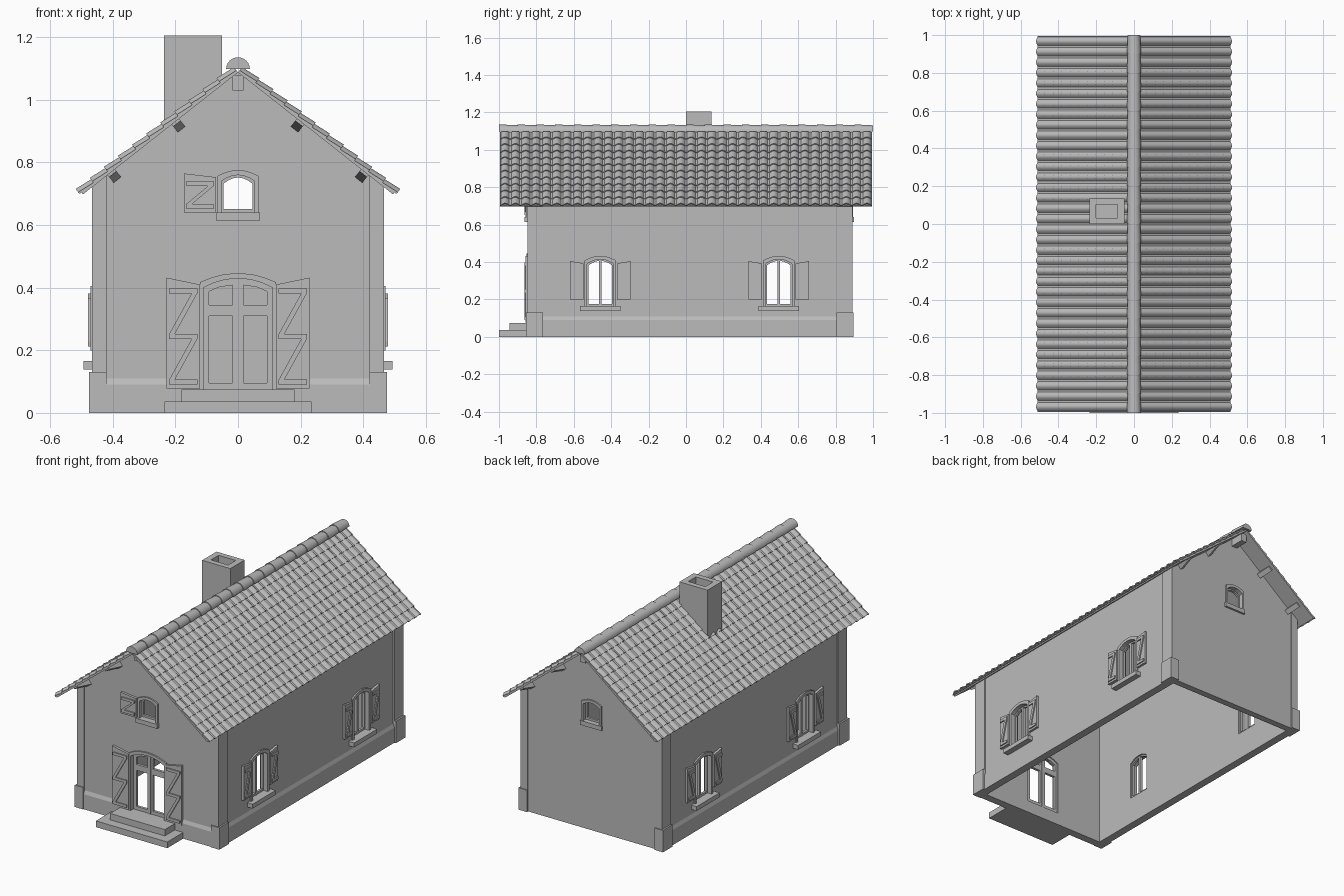
import bpy, bmesh, math
from mathutils import Matrix, Vector

if "Cube" in bpy.data.objects:
    bpy.data.objects.remove(bpy.data.objects["Cube"])

grey = bpy.data.materials.new("plain grey")
grey.use_nodes = True
grey.diffuse_color = (0.5, 0.5, 0.5, 1)
grey.node_tree.nodes["Principled BSDF"].inputs["Base Color"].default_value = (0.5, 0.5, 0.5, 1)

X, Y, Z = Vector((1, 0, 0)), Vector((0, 1, 0)), Vector((0, 0, 1))


def basis(u, d, z, origin=(0, 0, 0)):
    """Local axes: u along the part, d its extrusion depth, z its height."""
    m = Matrix((u, d, z)).transposed().to_4x4()
    m.translation = origin
    return m


def finish(name, bm):
    bmesh.ops.recalc_face_normals(bm, faces=bm.faces)
    mesh = bpy.data.meshes.new(name)
    bm.to_mesh(mesh)
    bm.free()
    mesh.materials.append(grey)
    ob = bpy.data.objects.new(name, mesh)
    bpy.context.collection.objects.link(ob)
    return ob


def add_prism(bm, m, pts, d0, d1):
    a = [bm.verts.new(m @ Vector((u, d0, z))) for u, z in pts]
    b = [bm.verts.new(m @ Vector((u, d1, z))) for u, z in pts]
    bm.faces.new(a)
    bm.faces.new(b)
    for i in range(len(pts)):
        j = (i + 1) % len(pts)
        bm.faces.new((a[i], a[j], b[j], b[i]))


def prism(name, m, pts, d0, d1):
    bm = bmesh.new()
    add_prism(bm, m, pts, d0, d1)
    return finish(name, bm)


def ring(name, m, outer, inner, d0, d1):
    bm = bmesh.new()
    loops = [[bm.verts.new(m @ Vector((u, d, z))) for u, z in pts]
             for pts, d in ((outer, d0), (outer, d1), (inner, d1), (inner, d0))]
    for k in range(4):
        p, q = loops[k], loops[(k + 1) % 4]
        for i in range(len(outer)):
            j = (i + 1) % len(outer)
            bm.faces.new((p[i], p[j], q[j], q[i]))
    return finish(name, bm)


def rect(u0, u1, z0, z1):
    return [(u0, z0), (u1, z0), (u1, z1), (u0, z1)]


def arch(c, w, z0, z1, rise, n=8):
    """Outline with a shallow curved head."""
    top = [(c + w * math.cos(math.pi * i / n), z1 - rise * math.cos(math.pi * i / n) ** 2)
           for i in range(n + 1)]
    return [(c - w, z0), (c + w, z0)] + top


def cut(ob, cutter):
    mod = ob.modifiers.new("cut", "BOOLEAN")
    mod.object, mod.operation, mod.solver = cutter, "DIFFERENCE", "EXACT"
    cutter.hide_render = True
    dg = bpy.context.evaluated_depsgraph_get()
    mesh = bpy.data.meshes.new_from_object(ob.evaluated_get(dg))
    ob.modifiers.clear()
    ob.data = mesh
    bpy.data.objects.remove(cutter)


def smooth(ob):
    bpy.ops.object.select_all(action="DESELECT")
    ob.select_set(True)
    bpy.context.view_layer.objects.active = ob
    bpy.ops.object.shade_smooth_by_angle(angle=math.radians(40))


WX, FRONT, BACK = 0.458, -0.843, 0.885
RIDGE, SLOPE = 1.088, math.atan(0.787)
LENGTH = 0.63
under = lambda x: RIDGE - abs(x) * math.tan(SLOPE)

front = basis(X, -Y, Z, (0, FRONT, 0))
back = basis(X, Y, Z, (0, BACK, 0))
sides = {"left": basis(Y, X, Z, (WX, 0, 0)), "right": basis(Y, -X, Z, (-WX, 0, 0))}
along = basis(X, Y, Z)

# Hollow gabled walls with openings
walls = prism("walls", along, [(-WX, 0), (WX, 0), (WX, under(WX)), (0, RIDGE), (-WX, under(WX))],
              FRONT, BACK)
cut(walls, prism("room", along, rect(-0.418, 0.418, -0.2, 2), FRONT + 0.04, BACK - 0.04))
DOOR = (0, 0.11, 0.075, 0.43, 0.03)
ATTIC = (0, 0.053, 0.64, 0.76, 0.02)
WINDOWS = [(c, 0.07, 0.165, 0.415, 0.025) for c in (-0.458, 0.496)]
bm = bmesh.new()
holes = [(front, DOOR), (front, ATTIC), (back, ATTIC)]
holes += [(m, w) for m in sides.values() for w in WINDOWS]
for m, opening in holes:
    add_prism(bm, m, arch(*opening), -0.1, 0.1)
cut(walls, finish("openings", bm))

# Corner pilasters, their feet, and the plinth bands
for sx, side in ((1, "left"), (-1, "right")):
    for end, y0, y1, f0, f1 in (("front", -0.848, -0.765, -0.855, -0.765),
                                ("back", 0.805, 0.89, 0.805, 0.896)):
        prism(f"{end}_{side}_pilaster", along,
              [(sx * 0.42, 0), (sx * 0.466, 0), (sx * 0.466, under(0.466)), (sx * 0.42, under(0.42))],
              y0, y1)
        prism(f"{end}_{side}_pilaster_foot", along,
              rect(min(sx * 0.42, sx * 0.476), max(sx * 0.42, sx * 0.476), 0, 0.13), f0, f1)
    band = [(-0.01, 0), (0.008, 0), (0.008, 0.09), (0, 0.11), (-0.01, 0.11)]
    prism(f"{side}_plinth", basis(sx * X, Y, Z, (sx * WX, 0, 0)), band, -0.765, 0.805)
    prism(f"front_{side}_plinth", basis(-Y, sx * X, Z, (0, FRONT, 0)), band, 0.12, 0.42)


def shutter(name, m, u0, u1, z0, z1, rise, levels):
    """Open shutter from hinge u0 to free edge u1, with zigzag bracing."""
    prism(name, m, [(u0, z0), (u1, z0), (u1, z1), (u0, z1 - rise)], 0, 0.014)
    a, b = min(u0, u1) + 0.008, max(u0, u1) - 0.008
    low, high, t = z0 + 0.012, z1 - rise - 0.012, 0.016
    step = (high - low - t) / levels
    bm = bmesh.new()
    for i in range(levels + 1):
        add_prism(bm, m, rect(a, b, low + i * step, low + i * step + t), 0.01, 0.021)
    for i in range(levels):
        s, e = low + i * step + t, low + (i + 1) * step
        add_prism(bm, m, [(a, s), (a + 0.018, s), (b, e), (b - 0.018, e)], 0.01, 0.021)
    finish(name + "_brace", bm)


def window(name, m, opening, edge, sill, sill_w, mullion):
    c, w, z0, z1, rise = opening
    ring(name + "_surround", m, arch(c, w + edge, z0 - 0.005, z1 + edge + 0.003, rise),
         arch(*opening), -0.01, 0.009)
    ring(name + "_sash", m, arch(*opening),
         arch(c, w - 0.007, z0 + 0.012, z1 - 0.008, rise), -0.032, -0.018)
    prism(name + "_sill", m, rect(c - sill_w, c + sill_w, z0 - 0.026, z0), -0.02, sill)
    if mullion:
        prism(name + "_mullion", m, rect(c - 0.007, c + 0.007, z0, z1 - 0.004), -0.034, -0.016)


# Windows and shutters
for side, m in sides.items():
    for i, w in enumerate(WINDOWS):
        name = f"{side}_window_{i + 1}"
        window(name, m, w, 0.015, 0.035, 0.108, True)
        for k, s in enumerate((-1, 1)):
            shutter(f"{name}_shutter_{k + 1}", m, w[0] + s * 0.09, w[0] + s * 0.162,
                    0.2, 0.405, 0.012, 1)
window("front_attic_window", front, ATTIC, 0.013, 0.02, 0.071, False)
window("back_attic_window", back, ATTIC, 0.013, 0.012, 0.071, False)
shutter("attic_shutter", front, -0.07, -0.172, 0.64, 0.765, 0.012, 1)

# Double door with open panes, surround, shutters and steps
ring("door_surround", front, arch(0, 0.122, 0.07, 0.447, 0.03), arch(*DOOR), -0.01, 0.009)
door = prism("door", front, arch(*DOOR), -0.034, -0.018)
bm = bmesh.new()
for s in (-1, 1):
    add_prism(bm, front, rect(min(s * 0.018, s * 0.092), max(s * 0.018, s * 0.092), 0.095, 0.31),
              -0.1, 0.1)
    add_prism(bm, front, [(s * 0.018, 0.345), (s * 0.092, 0.345), (s * 0.092, 0.388),
                          (s * 0.06, 0.402), (s * 0.018, 0.408)], -0.1, 0.1)
    shutter("door_shutter_" + ("left" if s > 0 else "right"), front, s * 0.122, s * 0.228,
            0.078, 0.432, 0.022, 2)
cut(door, finish("panes", bm))
prism("door_astragal", front, rect(-0.006, 0.006, 0.075, 0.425), -0.036, -0.014)
prism("lower_step", along, rect(-0.235, 0.235, 0, 0.037), -1, FRONT)
prism("upper_step", along, rect(-0.18, 0.18, 0.037, 0.075), -0.945, FRONT)

# Tile profile: a round hump and a narrow flat valley, repeated
COLS, ROWS = 36, 11
pitch_u, pitch_s = 1.99 / COLS, LENGTH / ROWS
profile = []
for c in range(COLS):
    for k in range(7):
        t = k / 6
        profile.append((-0.995 + (c + 0.1 + 0.8 * t) * pitch_u, 0.013 * math.sin(math.pi * t)))
profile = [(-0.995, 0)] + profile + [(0.995, 0)]

# Roof slopes: deck, overlapping tile rows and wedge-ended purlins
for sx, side in ((1, "left"), (-1, "right")):
    down = Vector((sx * math.cos(SLOPE), 0, -math.sin(SLOPE)))
    out = Vector((sx * math.sin(SLOPE), 0, math.cos(SLOPE)))
    roof = basis(Y, down, out, (0, 0, RIDGE))
    prism(f"{side}_roof_deck", roof, rect(-0.995, 0.995, 0, 0.009), 0, LENGTH)
    bm = bmesh.new()
    for r in range(ROWS):
        s0, s1 = r * pitch_s, (r + 1) * pitch_s + 0.008
        lines = [[bm.verts.new(roof @ Vector((u, s, h + lift))) for u, h in profile]
                 for s, lift in ((s0, 0.008), (s1, 0.015), (s1, 0.008), (s0, 0.003))]
        for p, q in zip(lines, lines[1:]):
            for i in range(len(profile) - 1):
                bm.faces.new((p[i], p[i + 1], q[i + 1], q[i]))
        for i in (0, -1):
            bm.faces.new([line[i] for line in lines])
    smooth(finish(f"{side}_roof_tiles", bm))
    for i, x in enumerate((0.2, 0.405)):
        s = x / math.cos(SLOPE)
        for end, wall, tip in (("front", FRONT + 0.02, -0.95), ("back", BACK - 0.02, 0.97)):
            prism(f"{end}_{side}_purlin_{i + 1}", roof,
                  [(wall, 0), (wall, -0.036), (tip, -0.008), (tip, 0)], s - 0.015, s + 0.015)

# Ridge beam ends
for end, y0, y1 in (("front", -0.95, FRONT), ("back", BACK, 0.97)):
    prism(f"{end}_ridge_beam", along, rect(-0.018, 0.018, 1.03, 1.08), y0, y1)

# Ridge caps: slightly flared half-round tiles
bm = bmesh.new()
CAPS = 20
for i in range(CAPS):
    y0, y1 = -1 + i * 2 / CAPS, min(1, -1 + (i + 1) * 2 / CAPS + 0.008)
    ends = []
    for y, rad in ((y0, 0.038), (y1, 0.033)):
        ends.append([bm.verts.new((rad * math.cos(math.pi * k / 12), y,
                                   1.098 + rad * math.sin(math.pi * k / 12))) for k in range(13)])
    for k in range(13):
        j = (k + 1) % 13
        bm.faces.new((ends[0][k], ends[0][j], ends[1][j], ends[1][k]))
    for e in ends:
        bm.faces.new(e)
smooth(finish("ridge_caps", bm))

# Chimney with an open flue
plan = basis(X, Z, Y)
ring("chimney", plan, rect(-0.236, -0.051, 0, 0.135), rect(-0.2, -0.087, 0.032, 0.103), 0.89, 1.205)
prism("flue_floor", plan, rect(-0.21, -0.077, 0.022, 0.113), 0.95, 1.1)
